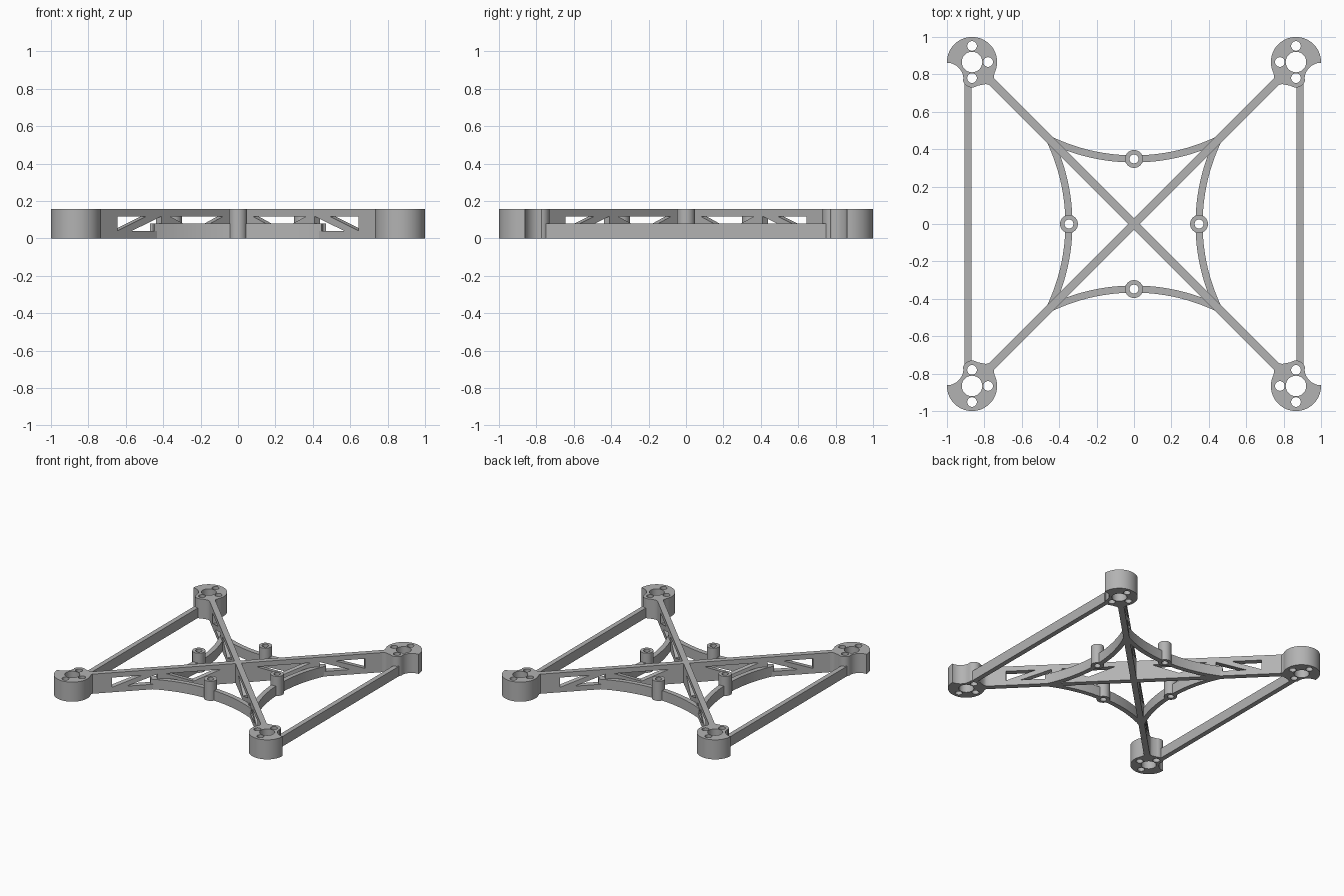
import bpy, bmesh
from math import sin, cos, pi, radians
from mathutils import Matrix

if "Cube" in bpy.data.objects:
    bpy.data.objects.remove(bpy.data.objects["Cube"], do_unlink=True)

HEIGHT = 0.157      # full frame height
LOW = 0.08          # height of struts and braces
ARM_W = 0.044
MOUNT = 0.866       # mount centre offset on x and y

grey = bpy.data.materials.new("plain_grey")
grey.use_nodes = True
colour = (0.45, 0.45, 0.45, 1)
grey.diffuse_color = colour
bsdf = next(n for n in grey.node_tree.nodes if n.type == 'BSDF_PRINCIPLED')
bsdf.inputs["Base Color"].default_value = colour


def arc(cx, cy, r, a0, a1, n):
    """Points on an arc, angles in degrees, both ends included."""
    return [(cx + r * cos(radians(a0 + (a1 - a0) * i / n)),
             cy + r * sin(radians(a0 + (a1 - a0) * i / n))) for i in range(n + 1)]


def circle(cx, cy, r, n=32):
    return arc(cx, cy, r, 0, 360, n)[:-1]


def plate(name, loops, thickness, matrix):
    """Extrude an outline with holes by thickness, centred on its plane."""
    curve = bpy.data.curves.new(name, 'CURVE')
    curve.dimensions = '2D'
    curve.fill_mode = 'BOTH'
    curve.extrude = thickness / 2
    for loop in loops:
        spline = curve.splines.new('POLY')
        spline.points.add(len(loop) - 1)
        for p, (x, y) in zip(spline.points, loop):
            p.co = (x, y, 0, 1)
        spline.use_cyclic_u = True
    temp = bpy.data.objects.new(name + "_outline", curve)
    bpy.context.scene.collection.objects.link(temp)
    bpy.context.view_layer.update()
    graph = bpy.context.evaluated_depsgraph_get()
    mesh = bpy.data.meshes.new_from_object(temp.evaluated_get(graph))
    bpy.data.objects.remove(temp, do_unlink=True)

    bm = bmesh.new()
    bm.from_mesh(mesh)
    bmesh.ops.remove_doubles(bm, verts=bm.verts, dist=0.0002)
    bmesh.ops.transform(bm, matrix=matrix, verts=bm.verts)
    bmesh.ops.recalc_face_normals(bm, faces=bm.faces)
    bm.to_mesh(mesh)
    bm.free()
    mesh.materials.clear()
    mesh.materials.append(grey)
    mesh.name = name
    obj = bpy.data.objects.new(name, mesh)
    bpy.context.scene.collection.objects.link(obj)
    bpy.ops.object.select_all(action='DESELECT')
    obj.select_set(True)
    bpy.context.view_layer.objects.active = obj
    bpy.ops.object.shade_smooth_by_angle(angle=radians(30))
    return obj


def lift(h):
    return Matrix.Translation((0, 0, h / 2))


# Motor mounts: round pod, lobe towards the strut, notch on the outer side
pod = arc(0, 0, 0.134, 0, 205, 40)
pod += [(-0.116, -0.075), (-0.118, -0.088), (-0.146, -0.116)]    # flare into arm
pod += [(-0.116, -0.146), (-0.09, -0.122), (-0.075, -0.118), (-0.058, -0.121)]
pod += arc(0, -0.086, 0.05, 235, 350, 16)
pod += arc(0.134, -0.092, 0.088, 178, 90, 14)
holes = [circle(0, 0, 0.055)]
holes += [circle(x, y, 0.026, 20) for x, y in ((0, 0.086), (-0.086, 0), (0, -0.086))]
for sx, side in ((1, "left"), (-1, "right")):
    for sy, end in ((1, "back"), (-1, "front")):
        loops = [[(sx * (MOUNT + x), sy * (MOUNT + y)) for x, y in loop]
                 for loop in [pod] + holes]
        plate(f"{end}_{side}_motor_mount", loops, HEIGHT, lift(HEIGHT))

# Diagonal arms with triangular truss openings
D = 2 ** 0.5
openings = [
    [(0.094, 0.118), (0.38, 0.118), (0.235, 0.04)],
    [(0.424, 0.118), (0.424, 0.04), (0.584, 0.04)],
    [(0.505, 0.118), (0.661, 0.118), (0.661, 0.04)],
]
openings = [[(x * D, z) for x, z in tri] for tri in openings]
for i, name in enumerate(("back_left", "back_right", "front_right", "front_left")):
    start = ARM_W / 2 * (i % 2)
    side = [(start, 0), (1.09, 0), (1.09, HEIGHT), (start, HEIGHT)]
    turn = Matrix.Rotation(pi / 4 + i * pi / 2, 4, 'Z') @ Matrix.Rotation(pi / 2, 4, 'X')
    plate(name + "_arm", [side] + openings, ARM_W, turn)

# Curved braces between the arms, each with a tubular screw post
BOSS, R, HALF = 0.348, 1.038, 0.019
for i, name in enumerate(("back", "right", "front", "left")):
    turn = Matrix.Rotation(i * pi / 2, 4, 'Z')
    plate(name + "_screw_post", [circle(0, BOSS, 0.048), circle(0, BOSS, 0.024, 24)],
          HEIGHT, turn @ lift(HEIGHT))
    for s, part in ((1, "a"), (-1, "b")):
        band = (arc(0, BOSS + R, R + HALF, -90 + s * 2, -90 + s * 26, 16)
                + arc(0, BOSS + R, R - HALF, -90 + s * 26, -90 + s * 2, 16))
        plate(f"{name}_brace_{part}", [band], LOW, turn @ lift(LOW))

# Straight side struts joining front and back mounts
for s, name in ((1, "left"), (-1, "right")):
    x0, x1, y = s * 0.868, s * 0.906, 0.748
    plate(name + "_side_strut", [[(x0, -y), (x1, -y), (x1, y), (x0, y)]], LOW, lift(LOW))
